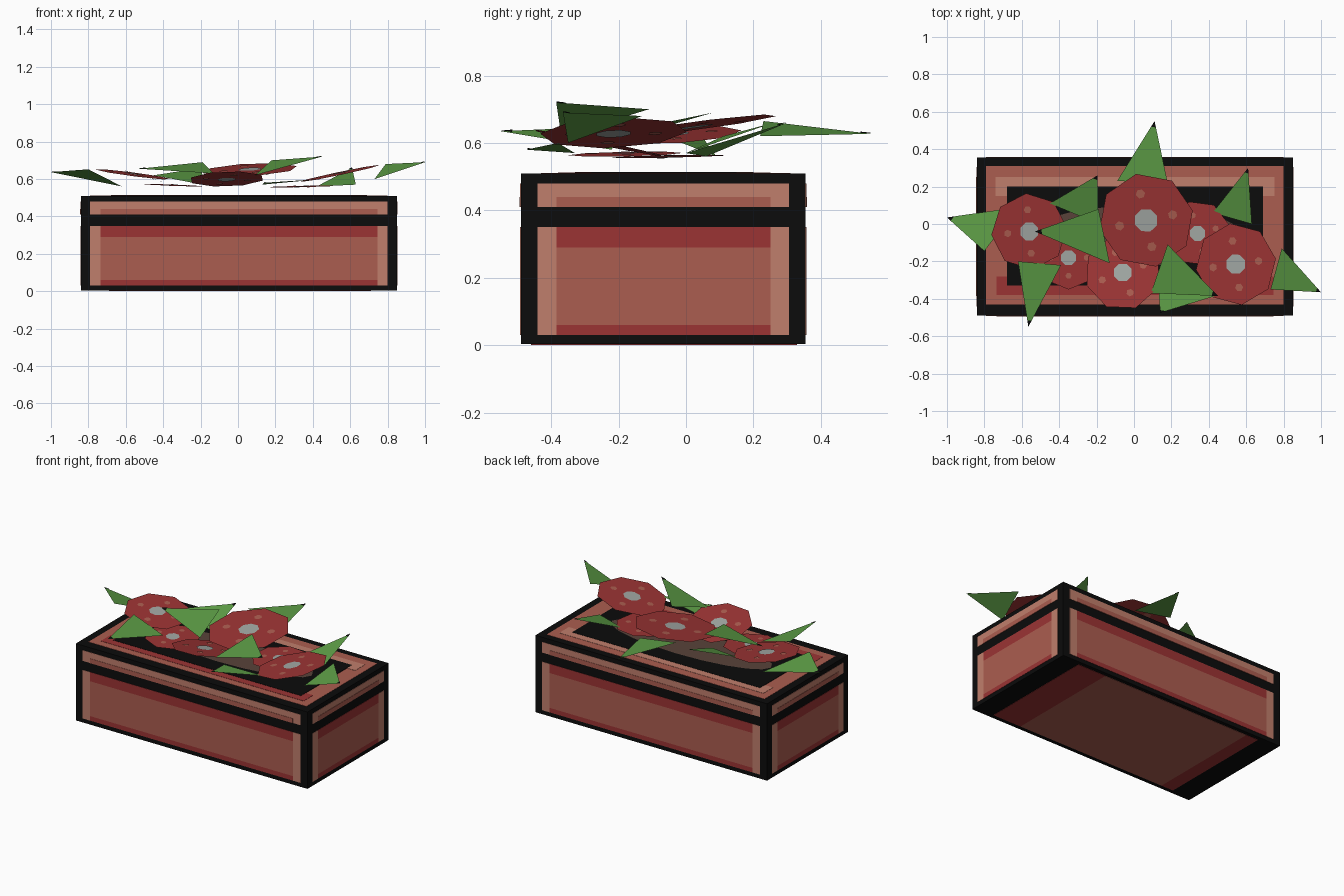
import bpy, bmesh, math
from mathutils import Vector, Matrix

if "Cube" in bpy.data.objects:
    bpy.data.objects.remove(bpy.data.objects["Cube"])


def material(name, r, g, b):
    m = bpy.data.materials.new(name)
    m.diffuse_color = (r, g, b, 1)
    m.use_nodes = True
    m.node_tree.nodes["Principled BSDF"].inputs["Base Color"].default_value = m.diffuse_color
    return m


BLACK = material("black_frame", .0035, .0035, .0035)
MID = material("terracotta", .41, .11, .08)
LIGHT = material("light_terracotta", .53, .21, .15)
RED = material("deep_red", .33, .034, .034)
GREEN = material("leaf_green", .107, .33, .06)
GREY = material("flower_centre_grey", .36, .39, .37)
SOIL = material("soil_brown", .10, .055, .042)


def finish(name, bm, mats):
    me = bpy.data.meshes.new(name)
    bm.to_mesh(me)
    bm.free()
    for m in mats:
        me.materials.append(m)
    ob = bpy.data.objects.new(name, me)
    bpy.context.collection.objects.link(ob)
    return ob


def box(name, lo, hi, mat):
    bm = bmesh.new()
    lo, hi = Vector(lo), Vector(hi)
    size = hi - lo
    bmesh.ops.create_cube(bm, size=1, matrix=Matrix.Translation((lo + hi) / 2)
                          @ Matrix.Diagonal((*size, 1)))
    return finish(name, bm, [mat])


# Planter body
CX, CY, HX, HY, TOP = .005, -.0675, .845, .4225, .51
box("planter_body", (CX - HX, CY - HY, .003), (CX + HX, CY + HY, TOP), BLACK)


# Painted panels, the same layout on all four sides
def side_panels(name, h, place):
    a, b = h - .05, h - .105
    rows = [("rim_strip", -a, a, .41, .48, LIGHT, .002),
            ("rim_shade", -b, b, .41, .44, MID, .004),
            ("panel", -b, b, .06, .29, MID, .002),
            ("panel_top", -b, b, .29, .35, RED, .002),
            ("panel_base", -b, b, .03, .06, RED, .002),
            ("post_left", -a, -b, .03, .35, LIGHT, .002),
            ("post_right", b, a, .03, .35, LIGHT, .002)]
    for part, u0, u1, z0, z1, mat, t in rows:
        lo, hi = place(u0, u1, z0, z1, t)
        box(f"{name}_{part}", lo, hi, mat)


for label, s in (("front", -1), ("back", 1)):
    side_panels(label, HX, lambda u0, u1, z0, z1, t: (
        (CX + u0, CY + s * HY - t, z0), (CX + u1, CY + s * HY + t, z1)))
for label, s in (("left", -1), ("right", 1)):
    side_panels(label, HY, lambda u0, u1, z0, z1, t: (
        (CX + s * HX - t, CY + u0, z0), (CX + s * HX + t, CY + u1, z1)))

# Painted layers on the top and underside: x0, x1, y0, y1, z, half thickness
for name, x0, x1, y0, y1, z, t, mat in [
        ("top_rim", -.79, .80, -.43, .31, TOP, .0015, MID),
        ("top_highlight", -.74, .75, .15, .25, TOP, .003, LIGHT),
        ("top_shade", -.735, .745, -.38, -.28, TOP, .003, RED),
        ("top_opening", -.68, .69, -.33, .20, TOP, .0045, BLACK),
        ("base_panel", -.60, .50, -.46, .33, .003, .002, MID),
        ("base_end_right", .50, .71, -.46, .33, .003, .002, RED),
        ("base_end_left", -.69, -.60, -.46, .33, .003, .002, RED)]:
    box(name, (x0, y0, z - t), (x1, y1, z + t), mat)

# Soil patch
bm = bmesh.new()
bmesh.ops.create_circle(bm, cap_ends=True, segments=20, radius=1,
                        matrix=Matrix.Translation((.005, -.065, TOP + .007))
                        @ Matrix.Diagonal((.58, .16, 1, 1)))
finish("soil", bm, [SOIL])


# Flowers: tilted flat octagons with painted centre and dots on both sides
def flower(name, x, y, z, r, slope_x, slope_y, turn):
    normal = Vector((-slope_x, -slope_y, 1)).normalized()
    tilt = Vector((0, 0, 1)).rotation_difference(normal).to_matrix().to_4x4()
    base = Matrix.Translation((x, y, z)) @ tilt
    bm = bmesh.new()

    def disc(segments, radius, local, index):
        old = set(bm.faces)
        bmesh.ops.create_circle(bm, cap_ends=True, segments=segments,
                                radius=radius, matrix=base @ local)
        for f in set(bm.faces) - old:
            f.material_index = index
            f.normal_update()
            if f.normal.z < 0:
                f.normal_flip()

    disc(8, r, Matrix.Rotation(math.radians(turn), 4, 'Z'), 0)
    for off in (-.003, .003):
        lift = Matrix.Translation((0, 0, off))
        disc(8, r * .25, lift @ Matrix.Rotation(math.radians(22.5), 4, 'Z'), 1)
        for k in range(4):
            spin = Matrix.Rotation(math.radians(turn + 90 * k), 4, 'Z')
            disc(6, r * .1, lift @ spin @ Matrix.Translation((r * .57, 0, 0)), 2)
    finish(name, bm, [RED, GREY, MID])


for i, spec in enumerate([
        (-.56, -.04, .625, .205, -.13, .05, 5),
        (.065, .02, .65, .255, .05, .13, 12),
        (-.06, -.26, .60, .205, .03, -.20, 20),
        (.545, -.215, .63, .22, .21, .04, 8),
        (.34, -.05, .56, .175, .02, .02, 15),
        (-.35, -.18, .567, .17, -.04, .02, 0)]):
    flower(f"flower_{i + 1}", *spec)

# Leaves: single pointed triangles, tip first
LEAVES = [
    ((-1.0, .035, .637), (-.80, -.145, .652), (-.62, .09, .56)),
    ((-.565, -.55, .635), (-.62, -.20, .65), (-.39, -.22, .58)),
    ((-.53, -.04, .655), (-.19, .08, .69), (-.13, -.21, .63)),
    ((-.195, .26, .66), (-.45, .11, .62), (-.19, .0, .57)),
    ((.11, .55, .627), (-.09, .23, .665), (.18, .22, .62)),
    ((.61, .30, .66), (.42, .06, .56), (.63, .0, .57)),
    ((1.0, -.365, .69), (.73, -.35, .60), (.79, -.13, .68)),
    ((.45, -.385, .72), (.18, -.11, .70), (.09, -.37, .62)),
    ((.14, -.475, .58), (.13, -.33, .57), (.45, -.38, .60))]
for i, pts in enumerate(LEAVES):
    bm = bmesh.new()
    f = bm.faces.new([bm.verts.new(p) for p in pts])
    f.normal_update()
    if f.normal.z < 0:
        f.normal_flip()
    finish(f"leaf_{i + 1}", bm, [GREEN])
    # Dark leaf tip
    tip = Vector(pts[0])
    bm = bmesh.new()
    lift = Vector((0, 0, .003))
    f = bm.faces.new([bm.verts.new(tip.lerp(Vector(p), t) + lift)
                      for p, t in ((pts[0], 0), (pts[1], .1), (pts[2], .1))])
    f.normal_update()
    if f.normal.z < 0:
        f.normal_flip()
    finish(f"leaf_tip_{i + 1}", bm, [BLACK])
